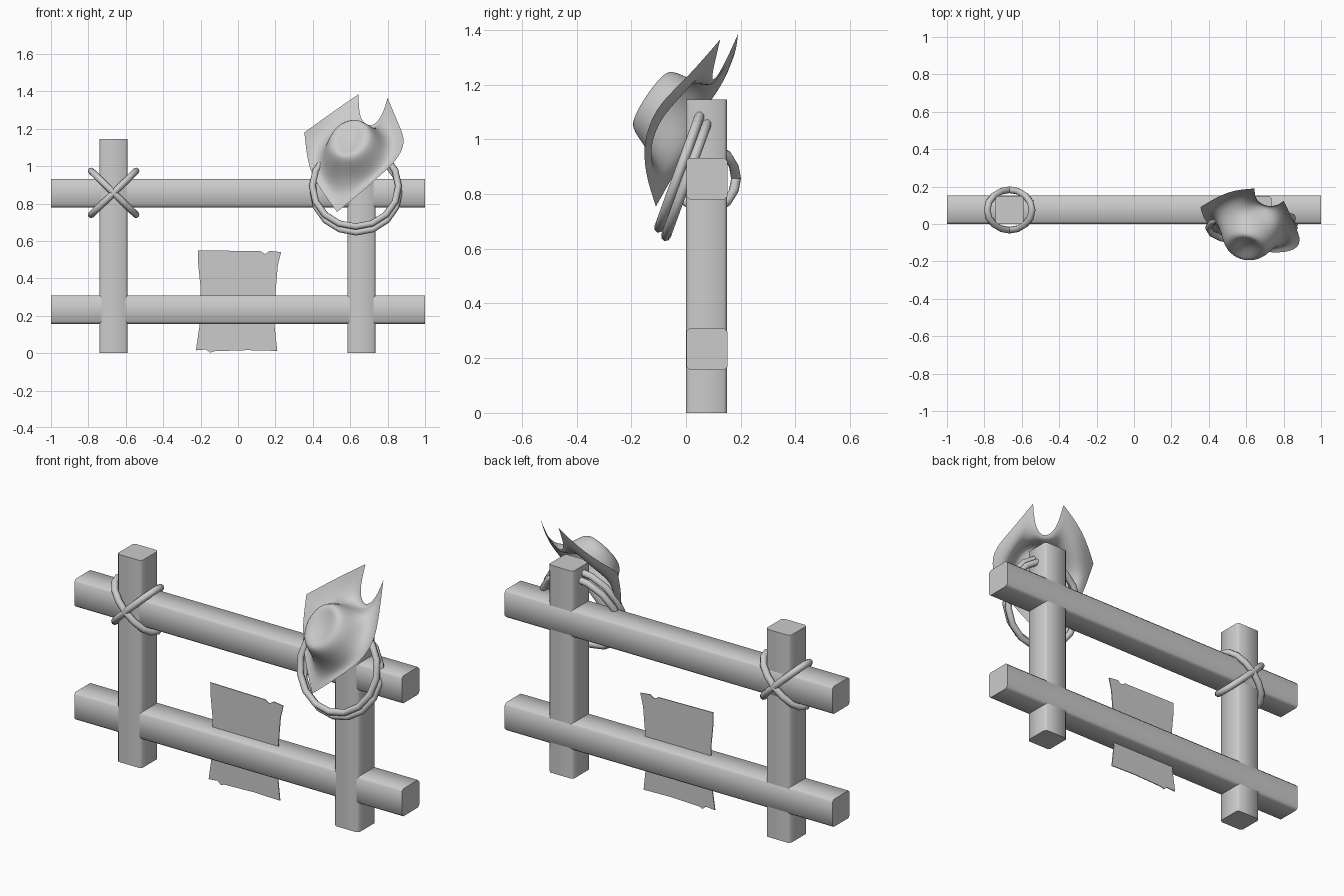
import bpy, bmesh, math
from mathutils import Vector as V

if "Cube" in bpy.data.objects:
    bpy.data.objects.remove(bpy.data.objects["Cube"])

def finish(name, bm, angle=None):
    bmesh.ops.recalc_face_normals(bm, faces=bm.faces)
    me = bpy.data.meshes.new(name)
    bm.to_mesh(me)
    bm.free()
    ob = bpy.data.objects.new(name, me)
    bpy.context.collection.objects.link(ob)
    bpy.ops.object.select_all(action='DESELECT')
    ob.select_set(True)
    bpy.context.view_layer.objects.active = ob
    if angle:
        bpy.ops.object.shade_smooth_by_angle(angle=math.radians(angle))
    return ob

def beam(name, lo, hi, axis):
    # square timber, its long edges slightly chamfered
    bm = bmesh.new()
    bmesh.ops.create_cube(bm, size=1)
    for v in bm.verts:
        v.co = V([lo[i] if v.co[i] < 0 else hi[i] for i in range(3)])
    edges = [e for e in bm.edges
             if abs((e.verts[0].co - e.verts[1].co).normalized()[axis]) > 0.9]
    bmesh.ops.bevel(bm, geom=edges, offset=0.012, segments=1, affect='EDGES')
    finish(name, bm, 60)

def rope_ring(name, centre, u, v, tube=0.018, segs=16, sides=8):
    # elliptical loop of rope spanned by the half axes u and v
    c, u, v = V(centre), V(u), V(v)
    n = u.cross(v).normalized()
    bm = bmesh.new()
    rings = []
    for i in range(segs):
        a = 2 * math.pi * i / segs
        p = c + u * math.cos(a) + v * math.sin(a)
        t = (v * math.cos(a) - u * math.sin(a)).normalized()
        out = t.cross(n)
        rings.append([bm.verts.new(p + tube * (out * math.cos(b) + n * math.sin(b)))
                      for b in (2 * math.pi * j / sides for j in range(sides))])
    for i in range(segs):
        r, s = rings[i], rings[(i + 1) % segs]
        for j in range(sides):
            k = (j + 1) % sides
            bm.faces.new((r[j], r[k], s[k], s[j]))
    finish(name, bm, 60)

# Fence timbers
for name, x in (("left_post", -0.665), ("right_post", 0.66)):
    beam(name, (x - 0.075, 0, 0), (x + 0.075, 0.15, 1.145), 2)
for name, z in (("lower_rail", 0.157), ("upper_rail", 0.78)):
    beam(name, (-1, 0.001, z), (1, 0.152, z + 0.152), 0)

# Crossed lashing on the left post
for name, s in (("lashing_a", 1), ("lashing_b", -1)):
    rope_ring(name, (-0.665, 0.075, 0.857), (0.12, 0, 0.117 * s), (0, 0.108, 0))

# Coiled rope hanging on the right post
tilt = math.radians(20)
for name, c in (("rope_coil_back", (0.632, 0.005, 0.862)),
                ("rope_coil_front", (0.628, -0.02, 0.893))):
    rope_ring(name, c, (0.23, 0, 0),
              (0, 0.23 * math.sin(tilt), 0.23 * math.cos(tilt)))

# Torn paper sheet
outline = [(-0.215, 0.55), (0.12, 0.545), (0.145, 0.53), (0.17, 0.547), (0.23, 0.54),
           (0.213, 0.47), (0.2, 0.32), (0.195, 0.15), (0.21, 0.012), (0.05, 0.016),
           (-0.13, 0.01), (-0.15, 0.002), (-0.17, 0.02), (-0.225, 0.015),
           (-0.205, 0.15), (-0.2, 0.35), (-0.213, 0.48)]
bm = bmesh.new()
bm.faces.new([bm.verts.new((x, 0.065, z)) for x, z in outline])
paper = finish("paper_sheet", bm)
paper.modifiers.new("thickness", 'SOLIDIFY').thickness = 0.005

# Wide-brimmed hat: rim points run from the front tip, up the right side and round
rim = [V(p) for p in (
    (0.53, -0.11, 0.755), (0.66, -0.145, 0.86), (0.76, -0.155, 0.95), (0.85, -0.145, 1.03),
    (0.90, -0.10, 1.13), (0.86, 0.0, 1.22), (0.80, 0.125, 1.365), (0.77, 0.10, 1.26),
    (0.71, 0.09, 1.20), (0.645, 0.13, 1.25), (0.645, 0.19, 1.385), (0.50, 0.18, 1.285),
    (0.355, 0.09, 1.18), (0.365, 0.05, 1.08), (0.385, 0.01, 0.97), (0.45, -0.05, 0.86))]
N = len(rim)

def hat_ring(c, side, length):
    return [V(c) + V(side) * math.cos(a) + V(length) * math.sin(a)
            for a in (2 * math.pi * i / N - math.pi / 2 for i in range(N))]

base = hat_ring((0.615, -0.045, 1.08), (0.15, -0.065, -0.01), (0.055, 0.075, 0.13))
top = hat_ring((0.595, -0.137, 1.157), (0.11, -0.035, -0.01), (0.03, 0.068, 0.11))
dent = hat_ring((0.597, -0.125, 1.145), (0.05, -0.016, -0.005), (0.02, 0.045, 0.07))
sag = V((0.01, 0.03, -0.02))
mid = [r.lerp(b, 0.5) + sag for r, b in zip(rim, base)]
bm = bmesh.new()
loops = [[bm.verts.new(p) for p in ring] for ring in (rim, mid, base, top, dent)]
for r, s in zip(loops, loops[1:]):
    for i in range(N):
        j = (i + 1) % N
        bm.faces.new((r[i], r[j], s[j], s[i]))
centre = bm.verts.new((0.6, -0.11, 1.135))
for i in range(N):
    bm.faces.new((loops[-1][i], loops[-1][(i + 1) % N], centre))
hat = finish("hat", bm)
for p in hat.data.polygons:
    p.use_smooth = True
# keep the tip and the two horns of the brim pointed
crease = hat.data.attributes.new("crease_vert", 'FLOAT', 'POINT')
for i in (0, 6, 10, 12):
    crease.data[i].value = 1.0
sub = hat.modifiers.new("smooth", 'SUBSURF')
sub.levels = sub.render_levels = 2
